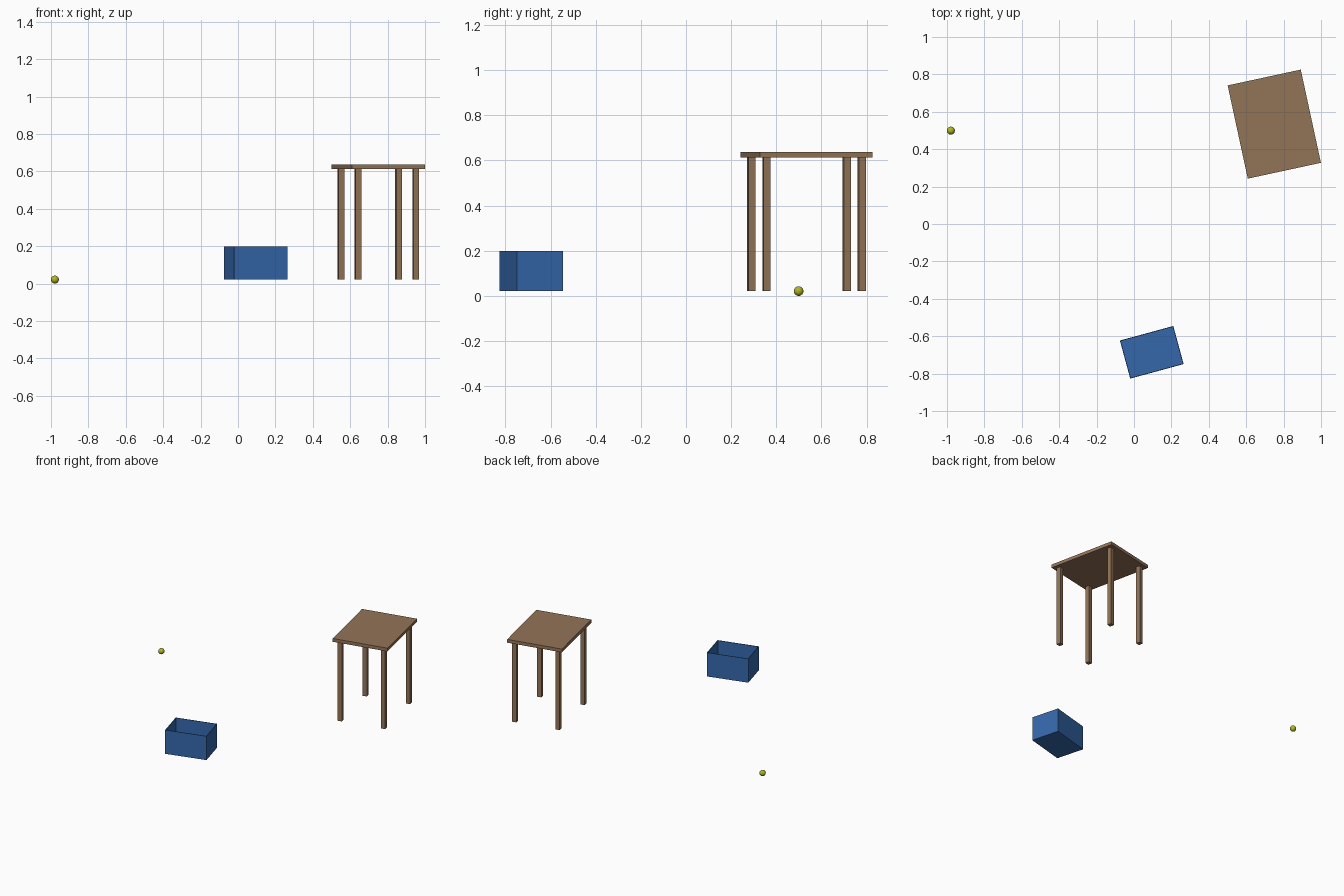
import bpy
import bmesh
from math import radians
from mathutils import Matrix, Vector

cube = bpy.data.objects.get("Cube")
if cube:
    bpy.data.objects.remove(cube, do_unlink=True)


def material(name, rgb):
    mat = bpy.data.materials.new(name)
    mat.use_nodes = True
    mat.diffuse_color = (*rgb, 1)
    mat.node_tree.nodes["Principled BSDF"].inputs["Base Color"].default_value = (*rgb, 1)
    return mat


WOOD = material("brown wood", (0.29, 0.175, 0.095))
BLUE = material("blue plastic", (0.035, 0.137, 0.41))
YELLOW = material("yellow green felt", (0.43, 0.47, 0.02))


def add_object(name, bm, mat, frame):
    mesh = bpy.data.meshes.new(name)
    bm.to_mesh(mesh)
    bm.free()
    mesh.materials.append(mat)
    obj = bpy.data.objects.new(name, mesh)
    obj.matrix_world = frame
    bpy.context.collection.objects.link(obj)
    return obj


def block(name, size, centre, mat, frame):
    bm = bmesh.new()
    place = Matrix.Translation(centre) @ Matrix.Diagonal((*size, 1))
    bmesh.ops.create_cube(bm, size=1, matrix=place)
    return add_object(name, bm, mat, frame)


def placed(x, y, z, angle):
    return Matrix.Translation((x, y, z)) @ Matrix.Rotation(radians(angle), 4, "Z")


FLOOR = 0.0213

# Table: thin top on four square legs
table = placed(0.75, 0.534, FLOOR, 12.2)
leg_height, top_thickness = 0.592, 0.0245
block("table_top", (0.4, 0.51, top_thickness),
      (0, 0, leg_height + top_thickness / 2), WOOD, table)
for side, sx in (("left", 1), ("right", -1)):
    for end, sy in (("front", -1), ("back", 1)):
        block(f"{end}_{side}_leg", (0.031, 0.031, leg_height),
              (sx * 0.158, sy * 0.216, leg_height / 2), WOOD, table)

# Open bin: block whose top is inset and pushed down to leave thin walls
width, depth, height, wall = 0.296, 0.211, 0.177, 0.006
bm = bmesh.new()
bmesh.ops.create_cube(bm, size=1, matrix=Matrix.Translation((0, 0, height / 2))
                      @ Matrix.Diagonal((width, depth, height, 1)))
top = max(bm.faces, key=lambda f: f.calc_center_median().z)
bmesh.ops.inset_individual(bm, faces=[top], thickness=wall)
cavity = bmesh.ops.extrude_face_region(bm, geom=[top])["geom"]
bmesh.ops.translate(bm, vec=Vector((0, 0, wall - height)),
                    verts=[v for v in cavity if isinstance(v, bmesh.types.BMVert)])
if top.is_valid:
    bmesh.ops.delete(bm, geom=[top], context="FACES_ONLY")
bmesh.ops.recalc_face_normals(bm, faces=bm.faces)
add_object("open_bin", bm, BLUE, placed(0.095, -0.686, FLOOR, 15.2))

# Small ball
bm = bmesh.new()
bmesh.ops.create_uvsphere(bm, u_segments=32, v_segments=16, radius=0.0213)
for face in bm.faces:
    face.smooth = True
add_object("ball", bm, YELLOW, placed(-0.979, 0.499, FLOOR, 0))
